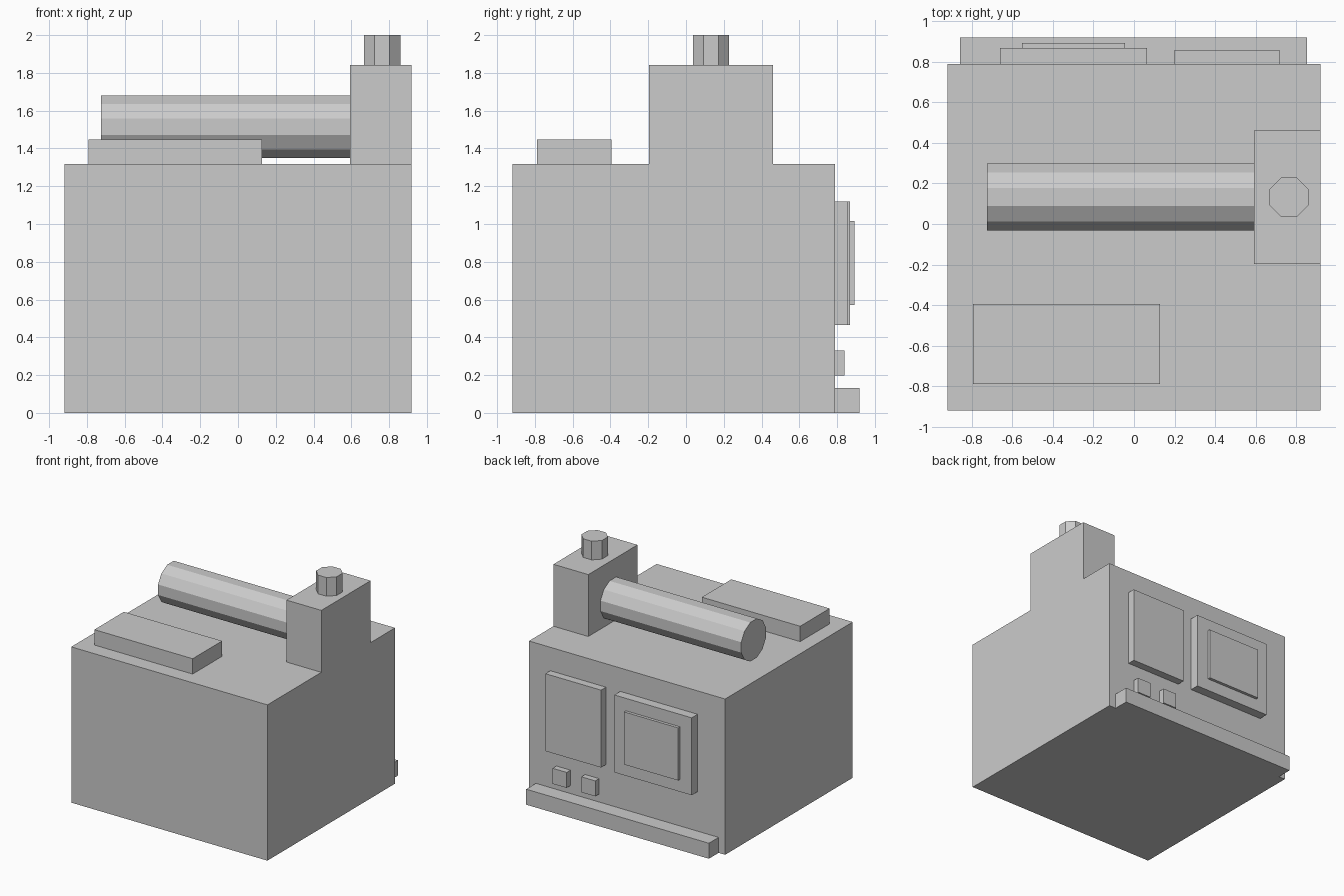
import bpy, bmesh
from math import radians, cos, pi
from mathutils import Matrix

if "Cube" in bpy.data.objects:
    bpy.data.objects.remove(bpy.data.objects["Cube"])


def make(name, bm):
    mesh = bpy.data.meshes.new(name)
    bm.to_mesh(mesh)
    bm.free()
    obj = bpy.data.objects.new(name, mesh)
    bpy.context.collection.objects.link(obj)
    return obj


def box(name, x, y, z):
    """Box from (min, max) ranges on each axis."""
    bm = bmesh.new()
    mid = [(a + b) / 2 for a, b in (x, y, z)]
    size = [b - a for a, b in (x, y, z)]
    bmesh.ops.create_cube(bm, size=1, matrix=Matrix.Translation(mid) @ Matrix.Diagonal((*size, 1)))
    return make(name, bm)


def prism(name, sides, apothem, length, centre, axis='Z'):
    """Flat-sided cylinder with flats facing the main axes."""
    bm = bmesh.new()
    r = apothem / cos(pi / sides)
    turn = Matrix.Rotation(radians(90), 4, 'Y') if axis == 'X' else Matrix.Identity(4)
    bmesh.ops.create_cone(bm, cap_ends=True, segments=sides, radius1=r, radius2=r, depth=length,
                          matrix=Matrix.Translation(centre) @ turn @ Matrix.Rotation(pi / sides, 4, 'Z'))
    return make(name, bm)


# Main housing and the tower on its right side
BACK = 0.788
box("housing", (-0.918, 0.918), (-0.918, BACK), (0, 1.318))
box("tower", (0.592, 0.918), (-0.197, 0.461), (1.318, 1.842))

# Octagonal cap on the tower, horizontal drum, low slab on top
prism("tower_cap", 8, 0.096, 0.158, (0.763, 0.132, 1.921))
prism("drum", 12, 0.165, 1.317, (-0.0665, 0.132, 1.515), 'X')
box("top_slab", (-0.792, 0.128), (-0.789, -0.395), (1.318, 1.448))

# Back side: base ledge, two panels, raised inset and two buttons
box("base_ledge", (-0.857, 0.853), (BACK, 0.918), (0, 0.131))
box("back_panel_wide", (-0.66, 0.064), (BACK, 0.867), (0.465, 1.12))
box("panel_inset", (-0.552, -0.045), (0.867, 0.892), (0.57, 1.015))
box("back_panel_narrow", (0.197, 0.719), (BACK, 0.854), (0.465, 1.12))
for i, x in enumerate((0.262, 0.53)):
    box(f"button_{i + 1}", (x, x + 0.131), (BACK, 0.839), (0.198, 0.329))
